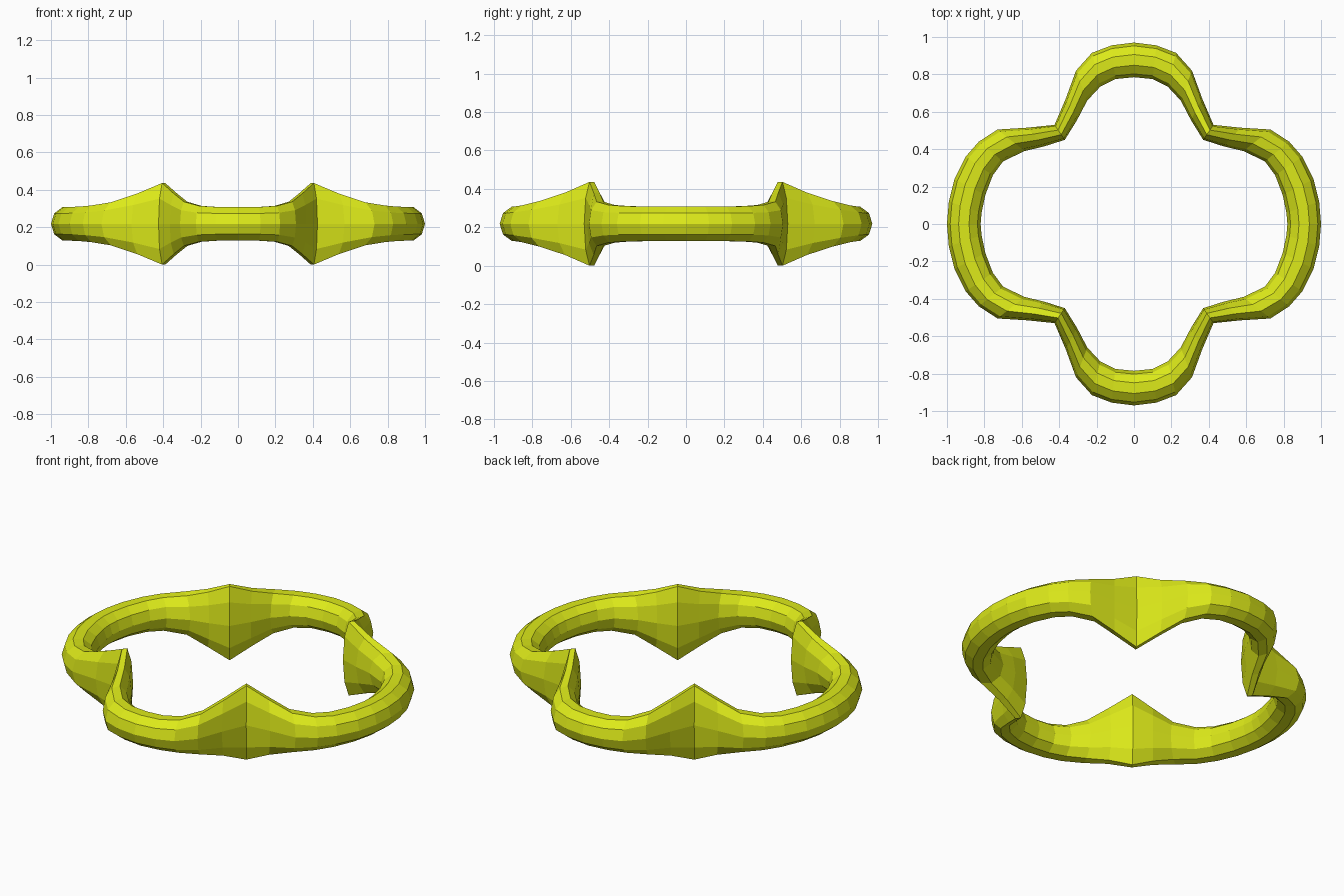
import bpy, bmesh, math
from mathutils import Vector

if "Cube" in bpy.data.objects:
    bpy.data.objects.remove(bpy.data.objects["Cube"])

SIDES = 10
ZC = 0.218
# One quadrant of cross-sections: outer x, y, inner x, y, half height
QUAD = [
    (0.00, 0.97, 0.00, 0.785, 0.090),
    (0.12, 0.955, 0.10, 0.775, 0.090),
    (0.225, 0.915, 0.18, 0.735, 0.096),
    (0.31, 0.82, 0.25, 0.66, 0.118),
    (0.365, 0.67, 0.305, 0.555, 0.162),
    (0.425, 0.53, 0.37, 0.45, 0.218),   # tall pinched corner
    (0.57, 0.515, 0.48, 0.415, 0.162),
    (0.73, 0.505, 0.585, 0.39, 0.115),
    (0.83, 0.44, 0.70, 0.335, 0.098),
    (0.90, 0.36, 0.755, 0.26, 0.092),
    (0.96, 0.24, 0.795, 0.155, 0.090),
    (0.99, 0.12, 0.815, 0.06, 0.090),
    (1.00, 0.00, 0.82, 0.00, 0.090),
]


def flip(section, sx, sy):
    ox, oy, ix, iy, h = section
    return (ox * sx, oy * sy, ix * sx, iy * sy, h)


# Mirror the quadrant into a closed clockwise loop
half = QUAD + [flip(s, 1, -1) for s in reversed(QUAD[:-1])]
loop = half + [flip(s, -1, 1) for s in reversed(half[1:-1])]

# Skin elliptical sections around the loop
bm = bmesh.new()
rings = []
peak = math.sin(2 * math.tau / SIDES)
for ox, oy, ix, iy, h in loop:
    outer, inner = Vector((ox, oy, ZC)), Vector((ix, iy, ZC))
    mid, arm = (outer + inner) / 2, (outer - inner) / 2
    ring = []
    for k in range(SIDES):
        a = math.tau * k / SIDES
        up = Vector((0, 0, h * math.sin(a) / peak))
        ring.append(bm.verts.new(mid + arm * math.cos(a) + up))
    rings.append(ring)
for i, ring in enumerate(rings):
    nxt = rings[(i + 1) % len(rings)]
    for k in range(SIDES):
        j = (k + 1) % SIDES
        bm.faces.new((ring[k], ring[j], nxt[j], nxt[k]))
bmesh.ops.recalc_face_normals(bm, faces=bm.faces)

mesh = bpy.data.meshes.new("four_lobed_ring")
bm.to_mesh(mesh)
bm.free()
ring_obj = bpy.data.objects.new("four_lobed_ring", mesh)
bpy.context.collection.objects.link(ring_obj)

# Lime yellow material
mat = bpy.data.materials.new("lime_yellow")
mat.diffuse_color = (0.72, 0.82, 0.01, 1)
mat.use_nodes = True
mat.node_tree.nodes["Principled BSDF"].inputs["Base Color"].default_value = mat.diffuse_color
mesh.materials.append(mat)
